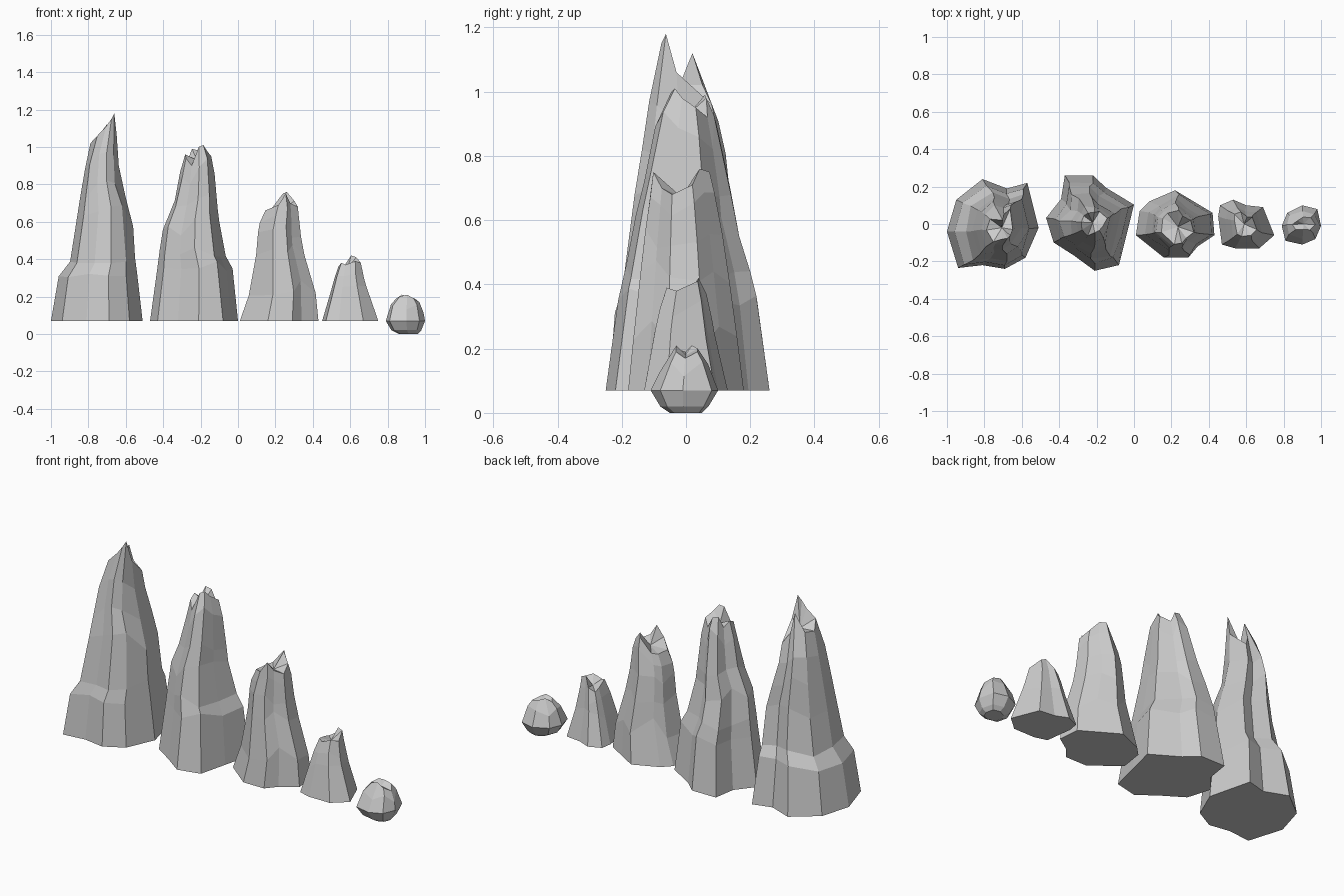
import bpy, bmesh, random
from mathutils import Vector

random.seed(4)


def extents(profile, z):
    """Interpolated (x0, x1, y0, y1) of a rock at height z."""
    for a, b in zip(profile, profile[1:]):
        if z <= b[0]:
            t = max(0, (z - a[0]) / (b[0] - a[0]))
            return [p + (q - p) * t for p, q in zip(a[1:], b[1:])]
    return profile[-1][1:]


def rock(name, outline, profile, crown, dip):
    """Faceted column: outline lofted through profile, jagged crown on top."""
    xs, ys = zip(*outline)
    n, z0, top = len(outline), profile[0][0], profile[-1][0]
    bm = bmesh.new()
    rings = []
    for k, level in enumerate(profile):
        ring = []
        for (x, y), peak in zip(outline, crown):
            t = (level[0] - z0) / (top - z0)
            z = level[0]
            if z > 0.071:
                z += (peak - top) * t * t
                if k < len(profile) - 1:
                    gap = min(z - profile[k - 1][0], profile[k + 1][0] - level[0])
                    z += random.uniform(-0.35, 0.35) * max(gap, 0)
            x0, x1, y0, y1 = extents(profile, z)
            u = (x - min(xs)) / (max(xs) - min(xs))
            v = (y - min(ys)) / (max(ys) - min(ys))
            ring.append(bm.verts.new((x0 + u * (x1 - x0), y0 + v * (y1 - y0), z)))
        rings.append(ring)
    # sides, flat base and sunken crown
    for a, b in zip(rings, rings[1:]):
        for i in range(n):
            j = (i + 1) % n
            bm.faces.new((a[i], a[j], b[j], b[i]))
    bm.faces.new(rings[0][::-1])
    mid = sum((v.co for v in rings[-1]), Vector()) / n
    centre = bm.verts.new(mid - Vector((0, 0, dip)))
    for i in range(n):
        bm.faces.new((rings[-1][i], rings[-1][(i + 1) % n], centre))
    bmesh.ops.recalc_face_normals(bm, faces=bm.faces)
    mesh = bpy.data.meshes.new(name)
    bm.to_mesh(mesh)
    bm.free()
    bpy.context.collection.objects.link(bpy.data.objects.new(name, mesh))


# tallest spire
rock("tallest_rock",
     [(-1, -.04), (-.94, -.235), (-.81, -.22), (-.69, -.24), (-.58, -.18),
      (-.51, -.02), (-.57, .22), (-.68, .19), (-.81, .24), (-.95, .13)],
     [(.07, -1, -.51, -.24, .24), (.33, -.955, -.54, -.22, .21),
      (.40, -.885, -.55, -.19, .17), (.65, -.86, -.565, -.165, .14),
      (.80, -.83, -.63, -.14, .125), (1.0, -.8, -.645, -.11, .08),
      (1.18, -.70, -.655, -.07, -.01)],
     [1.02, 1.06, 1.11, 1.15, 1.18, 1.06, .96, 1.02, 1.12, 1.03], .05)

# second spire
rock("tall_rock",
     [(-.47, .03), (-.43, -.1), (-.32, -.17), (-.21, -.25), (-.08, -.22), (-.04, -.06),
      (0, .1), (-.15, .19), (-.22, .255), (-.37, .255), (-.39, .13)],
     [(.07, -.47, 0, -.25, .26), (.36, -.43, -.03, -.21, .22),
      (.44, -.42, -.08, -.19, .20), (.60, -.395, -.1, -.16, .15),
      (.72, -.335, -.115, -.13, .135), (.92, -.3, -.13, -.09, .09),
      (1.01, -.26, -.17, -.04, .05)],
     [.96, .94, .90, 1.0, 1.01, .98, .95, .92, .98, .99, .93], .03)

# middle rock
rock("middle_rock",
     [(.01, -.06), (.16, -.18), (.29, -.18), (.34, -.12), (.43, -.06),
      (.42, .06), (.32, .12), (.22, .18), (.08, .12), (.03, .07)],
     [(.07, .01, .43, -.18, .18), (.27, .08, .41, -.16, .155),
      (.45, .1, .345, -.14, .13), (.58, .11, .33, -.125, .11),
      (.68, .155, .32, -.11, .09), (.765, .2, .28, -.1, .07)],
     [.66, .69, .75, .70, .68, .71, .76, .75, .67, .66], .03)

# small rock
rock("small_rock",
     [(.45, .04), (.47, -.11), (.54, -.13), (.67, -.13), (.75, -.06),
      (.69, .09), (.6, .1), (.53, .13), (.46, .1)],
     [(.07, .45, .75, -.13, .13), (.24, .5, .69, -.1, .09),
      (.33, .525, .665, -.08, .075), (.42, .56, .65, -.05, .05)],
     [.36, .38, .37, .39, .38, .41, .42, .37, .35], .025)

# pebble
rock("pebble",
     [(.79, -.01), (.81, -.09), (.9, -.11), (.97, -.08), (1, -.01),
      (.98, .08), (.9, .1), (.82, .06)],
     [(0, .86, .96, -.05, .05), (.02, .82, .98, -.08, .07),
      (.07, .79, 1, -.11, .1), (.15, .81, .985, -.07, .07),
      (.21, .865, .94, -.03, .03)],
     [.19, .20, .21, .19, .17, .19, .20, .21], .015)
